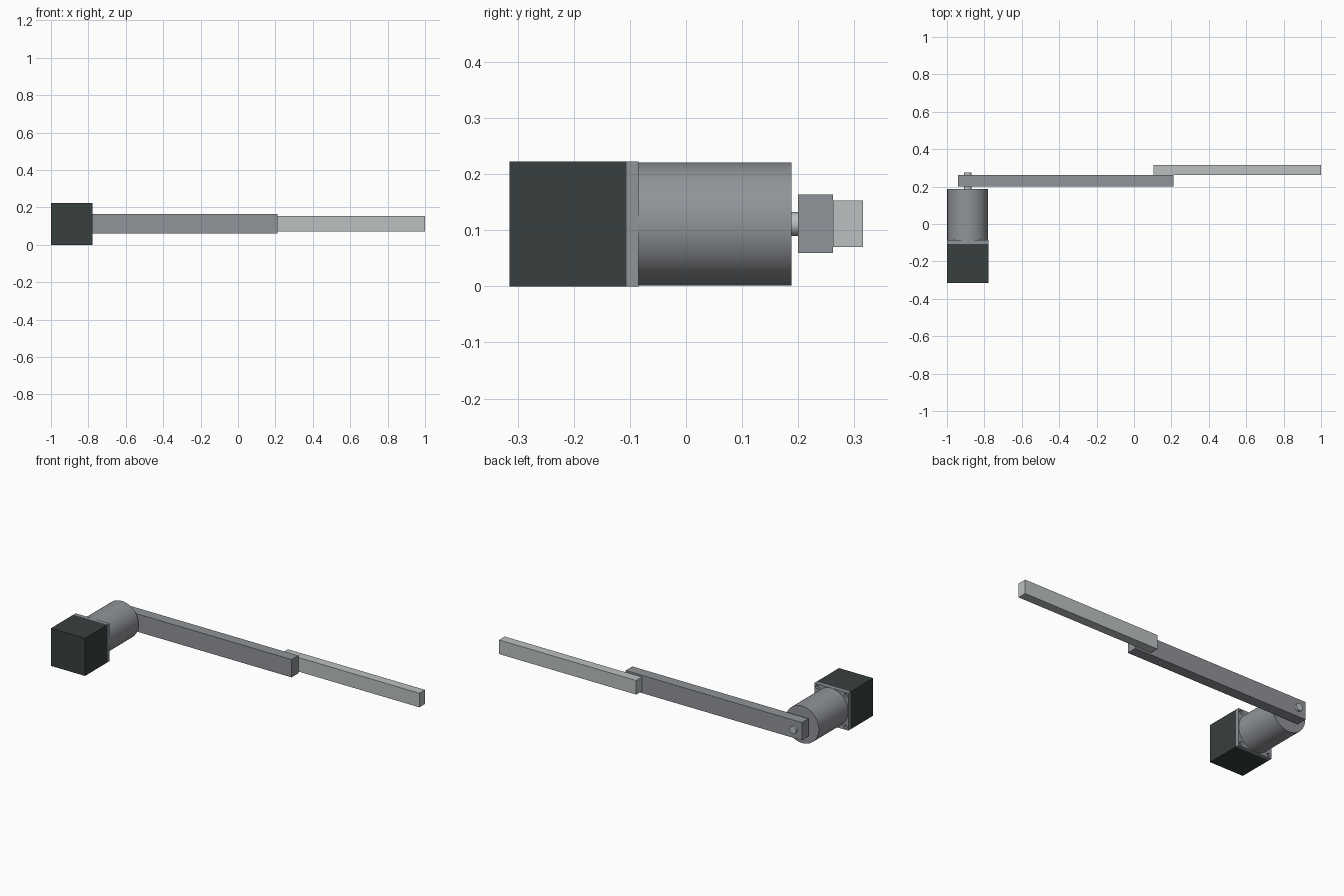
import bpy, bmesh
from math import radians
from mathutils import Matrix

cube = bpy.data.objects.get("Cube")
if cube:
    bpy.data.objects.remove(cube, do_unlink=True)


def material(name, rgb):
    m = bpy.data.materials.new(name)
    m.use_nodes = True
    m.diffuse_color = (*rgb, 1)
    for n in m.node_tree.nodes:
        if n.type == 'BSDF_PRINCIPLED':
            n.inputs["Base Color"].default_value = (*rgb, 1)
    return m


dark = material("dark casing", (0.04, 0.05, 0.05))
grey = material("mid grey metal", (0.28, 0.295, 0.315))
light = material("light grey metal", (0.50, 0.53, 0.53))


def finish(name, bm, mat):
    me = bpy.data.meshes.new(name)
    bm.to_mesh(me)
    bm.free()
    ob = bpy.data.objects.new(name, me)
    bpy.context.collection.objects.link(ob)
    if mat:
        me.materials.append(mat)
    return ob


def box(name, x, y, z, mat):
    """Box spanning the given (low, high) ranges."""
    spans = (x, y, z)
    bm = bmesh.new()
    bmesh.ops.create_cube(bm, size=1)
    bm.transform(Matrix.Translation([(a + b) / 2 for a, b in spans])
                 @ Matrix.Diagonal([b - a for a, b in spans] + [1]))
    return finish(name, bm, mat)


def rod(name, x, z, r, y, mat, sides=64):
    """Cylinder along y with smooth sides and sharp rims."""
    bm = bmesh.new()
    bmesh.ops.create_cone(bm, cap_ends=True, segments=sides, radius1=r,
                          radius2=r, depth=y[1] - y[0])
    bm.transform(Matrix.Translation((x, (y[0] + y[1]) / 2, z))
                 @ Matrix.Rotation(radians(90), 4, 'X'))
    ob = finish(name, bm, mat)
    bpy.ops.object.select_all(action='DESELECT')
    ob.select_set(True)
    bpy.context.view_layer.objects.active = ob
    bpy.ops.object.shade_smooth_by_angle(angle=radians(30))
    return ob


AX, AZ, HALF = -0.889, 0.111, 0.111   # motor axis and half width
side = (AX - HALF, AX + HALF)
height = (0, 2 * HALF)

# Motor: square casing, mounting plate, round gearbox and output shaft
box("motor_casing", side, (-0.315, -0.106), height, dark)
plate = box("mounting_plate", side, (-0.106, -0.085), height, grey)
rod("gearbox", AX, AZ, 0.1095, (-0.085, 0.188), grey)
rod("output_shaft", AX, AZ, 0.021, (0.188, 0.275), light, 32)

# Screw holes in the plate corners
for i, (sx, sz) in enumerate([(-1, -1), (1, -1), (-1, 1), (1, 1)]):
    cutter = rod(f"hole_cutter_{i}", AX + sx * 0.093, AZ + sz * 0.093,
                 0.011, (-0.1, -0.07), None, 16)
    cutter.hide_render = True
    cutter.hide_set(True)
    mod = plate.modifiers.new(f"hole_{i}", 'BOOLEAN')
    mod.operation = 'DIFFERENCE'
    mod.object = cutter

# Two overlapping arm bars
box("upper_arm", (-0.94, 0.21), (0.2, 0.262), (0.059, 0.164), grey)
box("forearm", (0.105, 1), (0.262, 0.315), (0.07, 0.153), light)
